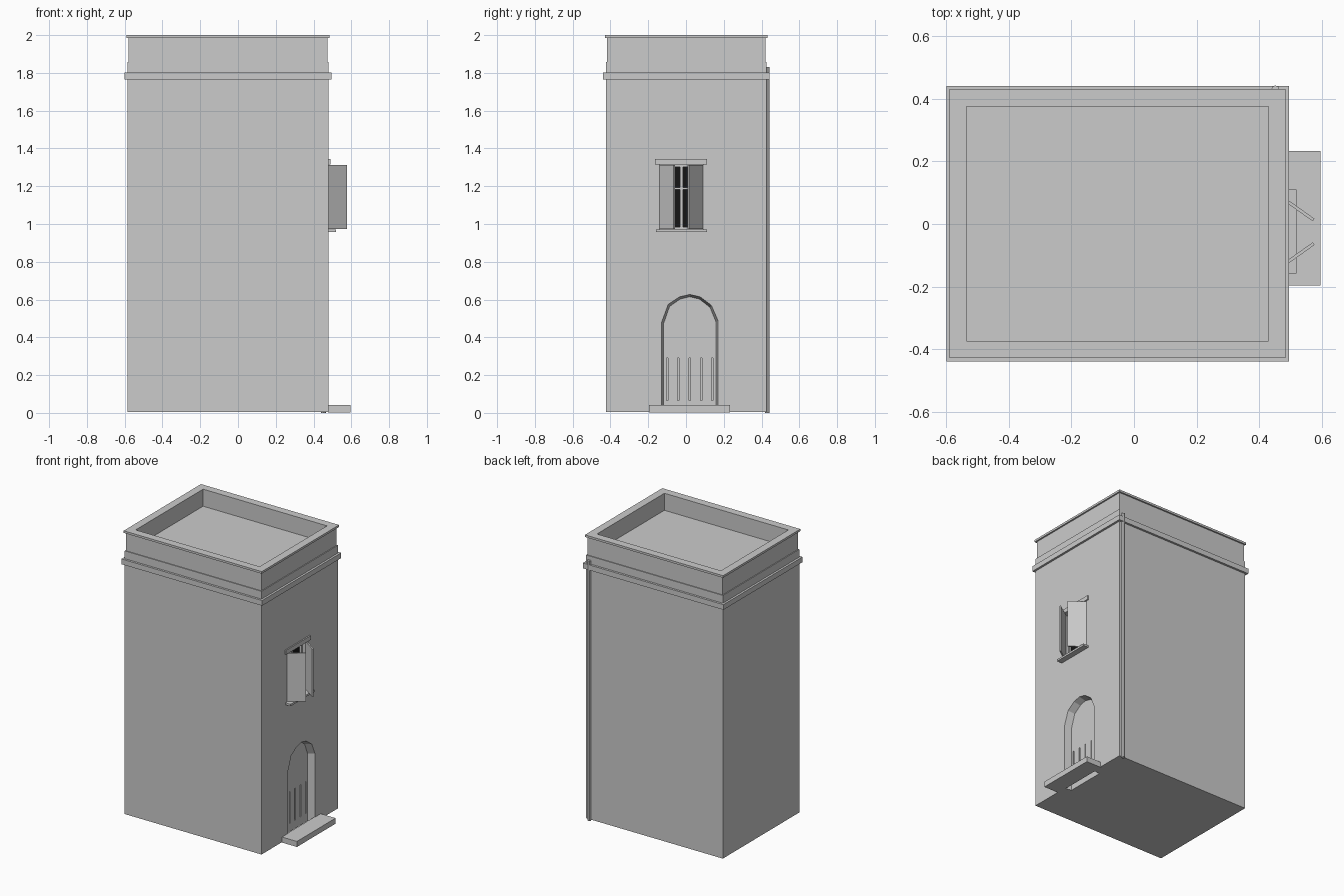
import bpy, bmesh, math
from mathutils import Matrix, Vector

if "Cube" in bpy.data.objects:
    bpy.data.objects.remove(bpy.data.objects["Cube"])


def material(name, rgb):
    m = bpy.data.materials.new(name)
    m.diffuse_color = (*rgb, 1)
    m.use_nodes = True
    m.node_tree.nodes["Principled BSDF"].inputs["Base Color"].default_value = m.diffuse_color
    return m


PLASTER = material("plaster grey", (0.6, 0.6, 0.6))
GLASS = material("dark glass", (0.008, 0.008, 0.008))


def finish(name, bm, mat=PLASTER):
    bmesh.ops.recalc_face_normals(bm, faces=bm.faces)
    me = bpy.data.meshes.new(name)
    bm.to_mesh(me)
    bm.free()
    me.materials.append(mat)
    ob = bpy.data.objects.new(name, me)
    bpy.context.collection.objects.link(ob)
    return ob


def box(name, x, y, z, mat=PLASTER):
    """Box from (min, max) ranges."""
    bm = bmesh.new()
    size = [b - a for a, b in (x, y, z)]
    mid = [(a + b) / 2 for a, b in (x, y, z)]
    bmesh.ops.create_cube(bm, size=1, matrix=Matrix.Translation(mid) @ Matrix.Diagonal((*size, 1)))
    return finish(name, bm, mat)


def loft(name, rings):
    """Skin a list of point rings and cap both ends."""
    bm = bmesh.new()
    rows = [[bm.verts.new(p) for p in r] for r in rings]
    n = len(rows[0])
    for a, b in zip(rows, rows[1:]):
        for i in range(n):
            j = (i + 1) % n
            bm.faces.new((a[i], a[j], b[j], b[i]))
    bm.faces.new(rows[0])
    bm.faces.new(rows[-1])
    return finish(name, bm)


X0, X1, Y0, Y1 = -0.585, 0.48, -0.424, 0.426   # wall footprint


def plan(profile):
    """Rectangular rings from (outward offset, height) pairs."""
    return [[(X0 - o, Y0 - o, z), (X1 + o, Y0 - o, z),
             (X1 + o, Y1 + o, z), (X0 - o, Y1 + o, z)] for o, z in profile]


def cut(target, cutter):
    mod = target.modifiers.new("cut", 'BOOLEAN')
    mod.operation = 'DIFFERENCE'
    mod.solver = 'EXACT'
    mod.object = cutter
    bpy.context.view_layer.objects.active = target
    bpy.ops.object.modifier_apply(modifier=mod.name)
    bpy.data.objects.remove(cutter)


# Walls, cornice and parapet with sunken roof
walls = loft("walls", plan([(0, 0.006), (0, 1.858)]))
loft("cornice", plan([(0.015, 1.766), (0.015, 1.803)]))
loft("parapet", plan([(-0.006, 1.85), (-0.006, 1.985), (0.005, 1.985),
                      (0.005, 2.0), (-0.05, 2.0), (-0.05, 1.88)]))

# Arched doorway, narrowing slightly towards the leaf
DOOR = 0.43
arch = [(-0.15, -0.05), (-0.15, 0.48), (-0.115, 0.575), (-0.055, 0.615), (0, 0.628),
        (0.055, 0.615), (0.115, 0.57), (0.15, 0.49), (0.15, -0.05)]
cut(walls, loft("door_cutter", [[(x, 0.02 + y * s, z * t) for y, z in arch]
                                for x, s, t in ((DOOR, 0.93, 0.98), (X1 + 0.004, 1, 1))]))

# Vertical grooves in the door leaf
for i in range(5):
    y = -0.1 + 0.06 * i
    cut(walls, box("groove_cutter", (DOOR - 0.012, DOOR + 0.01), (y - 0.004, y + 0.004), (0.065, 0.29)))

# Window opening with dark panes and a cross of glazing bars
WY0, WY1, WZ0, WZ1 = -0.14, 0.09, 0.972, 1.315
cut(walls, box("window_cutter", (0.42, 0.6), (WY0, WY1), (WZ0, WZ1)))
mid = (WY0 + WY1) / 2
box("window_panes", (0.418, 0.426), (WY0, WY1), (WZ0, WZ1), GLASS)
box("window_mullion", (0.422, 0.44), (mid - 0.008, mid + 0.008), (WZ0, WZ1))
box("window_transom", (0.422, 0.438), (WY0, WY1), (1.182, 1.194))
for name, y in (("left", WY0), ("right", WY1 - 0.012)):
    box("window_stile_" + name, (0.422, 0.44), (y, y + 0.012), (WZ0, WZ1))
for name, z in (("bottom", WZ0), ("top", WZ1 - 0.012)):
    box("window_rail_" + name, (0.422, 0.44), (WY0, WY1), (z, z + 0.012))

# Lintel and sill
box("window_lintel", (0.46, 0.489), (-0.165, 0.112), (1.315, 1.345))
box("window_sill", (0.44, 0.52), (-0.158, 0.11), (0.958, 0.972))

# Half-open shutters swung towards each other
for name, hinge, s in (("left", WY0, 1), ("right", WY1, -1)):
    a, b = Vector((0.474, hinge)), Vector((0.577, hinge + s * 0.073))
    d = (b - a).normalized() * 0.01
    side = Vector((-d.y, d.x)) * s
    foot = [a, b, b + side, a + side]
    loft("shutter_" + name, [[(p.x, p.y, z) for p in foot] for z in (0.974, 1.312)])

# Doorstep
box("doorstep", (0.476, 0.596), (-0.196, 0.234), (0.003, 0.042))

# Drainpipe at the back corner
bm = bmesh.new()
bmesh.ops.create_cone(bm, cap_ends=True, segments=8, radius1=0.013, radius2=0.013, depth=1.83,
                      matrix=Matrix.Translation((0.452, 0.43, 0.915)))
finish("drainpipe", bm)
